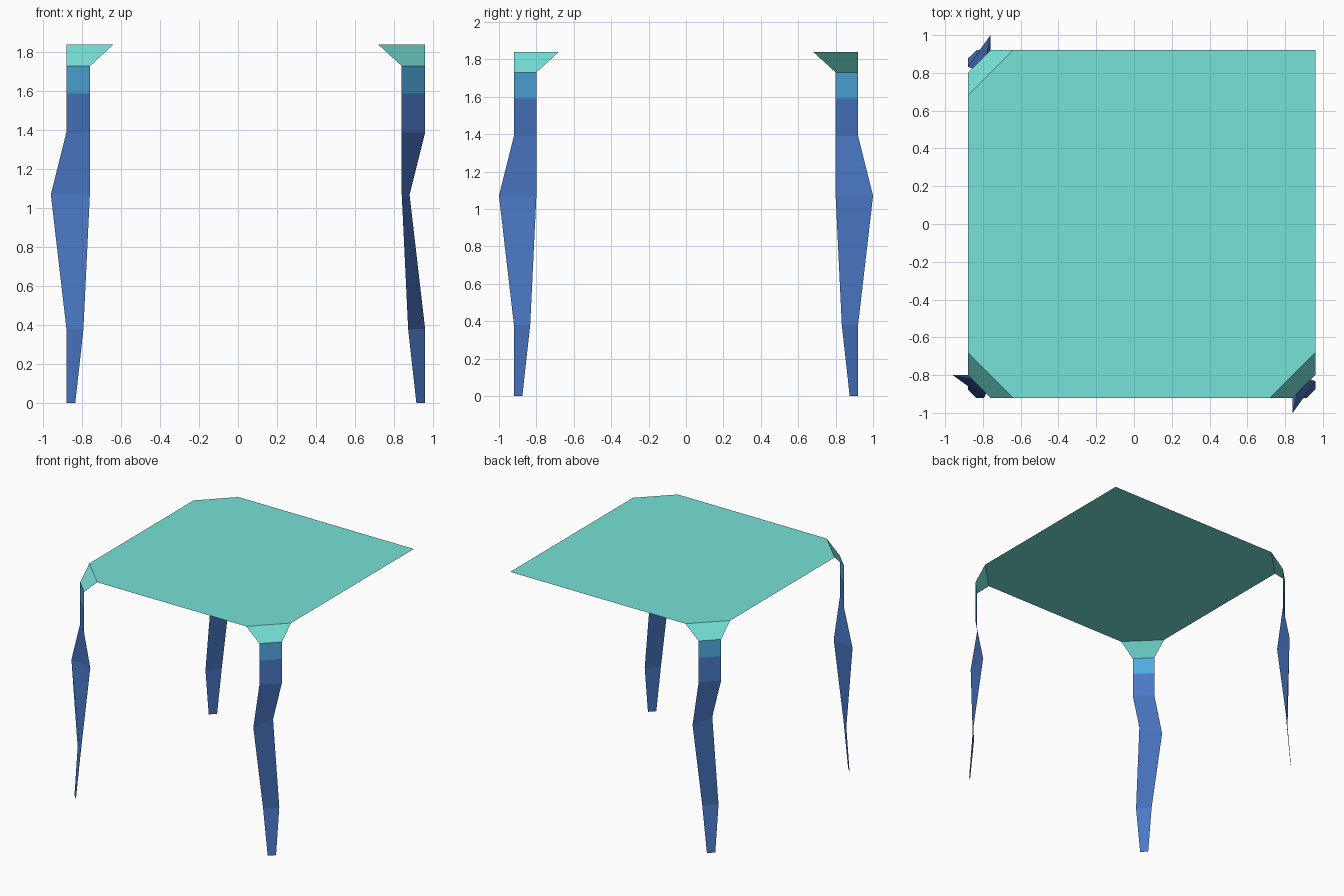
import bpy
import math
from mathutils import Matrix, Vector

if "Cube" in bpy.data.objects:
    bpy.data.objects.remove(bpy.data.objects["Cube"])


def material(name, rgb):
    m = bpy.data.materials.new(name)
    m.diffuse_color = (*rgb, 1)
    m.use_nodes = True
    m.node_tree.nodes["Principled BSDF"].inputs["Base Color"].default_value = m.diffuse_color
    return m


TEAL = material("teal", (0.181, 0.76, 0.686))
SKY = material("sky blue", (0.08, 0.413, 0.745))
BLUE = material("blue", (0.069, 0.188, 0.565))

CX, HALF, HEIGHT, CUT = 0.04, 0.92, 1.84, 0.24


def add_object(name, verts, faces, mats):
    me = bpy.data.meshes.new(name)
    me.from_pydata(verts, [], faces)
    for m in mats:
        me.materials.append(m)
    ob = bpy.data.objects.new(name, me)
    bpy.context.collection.objects.link(ob)
    return me


# Table top: thin square sheet with three cut corners and one sharp corner
h, c = HALF, HALF - CUT
outline = [(h, h), (-c, h), (-h, c), (-h, -c), (-c, -h), (c, -h), (h, -c)]
add_object("table_top", [(x + CX, y, HEIGHT) for x, y in outline],
           [tuple(range(len(outline)))], [TEAL])

# Leg strip across a corner: (z, left edge xy, right edge xy), from top to foot
rungs = [
    (1.84, (0.68, -0.92), (0.92, -0.68)),
    (1.73, (0.80, -0.92), (0.92, -0.80)),
    (1.59, (0.80, -0.92), (0.92, -0.80)),
    (1.39, (0.80, -0.92), (0.92, -0.80)),
    (1.07, (0.80, -1.00), (0.84, -0.80)),
    (0.38, (0.833, -0.92), (0.92, -0.833)),
    (0.00, (0.875, -0.92), (0.92, -0.875)),
]


def leg(name, turn):
    # The same leg is turned in quarter steps about the table centre
    rot = Matrix.Rotation(math.radians(turn), 4, 'Z')
    verts = [rot @ Vector((*p, z)) + Vector((CX, 0, 0))
             for z, a, b in rungs for p in (a, b)]
    faces = [(2 * i, 2 * i + 2, 2 * i + 3, 2 * i + 1)
             for i in range(len(rungs) - 1)]
    me = add_object(name, verts, faces, [TEAL, SKY, BLUE])
    # Colour by height: corner bracket, collar, leg
    for f in me.polygons:
        z = f.center.z
        f.material_index = 0 if z > 1.73 else 1 if z > 1.59 else 2


leg("front_right_leg", 0)
leg("front_left_leg", -90)
leg("back_left_leg", 180)
